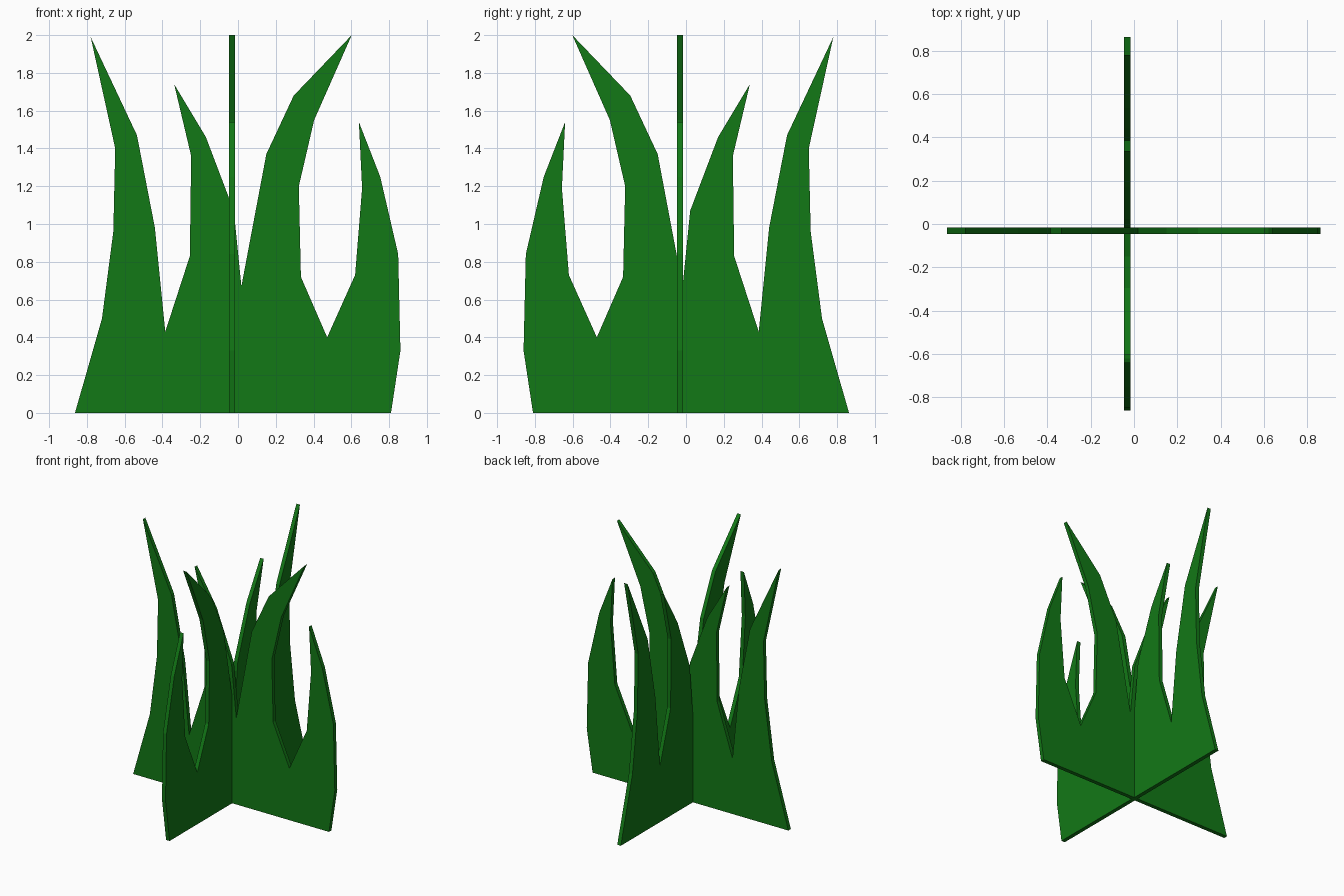
import bpy, bmesh, math

if "Cube" in bpy.data.objects:
    bpy.data.objects.remove(bpy.data.objects["Cube"])

# Outline of one grass card (horizontal, height)
OUTLINE = [
    (-0.863, 0), (-0.72, 0.50), (-0.66, 0.96), (-0.65, 1.40), (-0.78, 1.99),
    (-0.535, 1.47), (-0.44, 0.98), (-0.385, 0.43), (-0.255, 0.83), (-0.248, 1.36),
    (-0.338, 1.74), (-0.17, 1.46), (-0.022, 1.07), (0.018, 0.67), (0.15, 1.37),
    (0.295, 1.68), (0.602, 2.0), (0.403, 1.55), (0.322, 1.20), (0.333, 0.72),
    (0.472, 0.40), (0.62, 0.73), (0.657, 1.19), (0.64, 1.54), (0.753, 1.25),
    (0.848, 0.84), (0.86, 0.33), (0.81, 0),
]
NEAR, FAR = -0.047, -0.017

green = bpy.data.materials.new("grass_green")
green.diffuse_color = (0.006, 0.19, 0.008, 1)
green.use_nodes = True
green.node_tree.nodes["Principled BSDF"].inputs["Base Color"].default_value = green.diffuse_color


def grass_card(name, turn):
    """Extrude the outline into a thin slab, turned about the vertical axis."""
    bm = bmesh.new()
    face = bm.faces.new([bm.verts.new((x, NEAR, z)) for x, z in OUTLINE])
    ext = bmesh.ops.extrude_face_region(bm, geom=[face], use_keep_orig=True)
    moved = [v for v in ext["geom"] if isinstance(v, bmesh.types.BMVert)]
    bmesh.ops.translate(bm, verts=moved, vec=(0, FAR - NEAR, 0))
    bmesh.ops.recalc_face_normals(bm, faces=bm.faces)
    mesh = bpy.data.meshes.new(name)
    bm.to_mesh(mesh)
    bm.free()
    mesh.materials.append(green)
    obj = bpy.data.objects.new(name, mesh)
    obj.rotation_euler.z = turn
    bpy.context.collection.objects.link(obj)


# Two crossed cards
grass_card("grass_blades_wide", 0)
grass_card("grass_blades_deep", -math.pi / 2)
